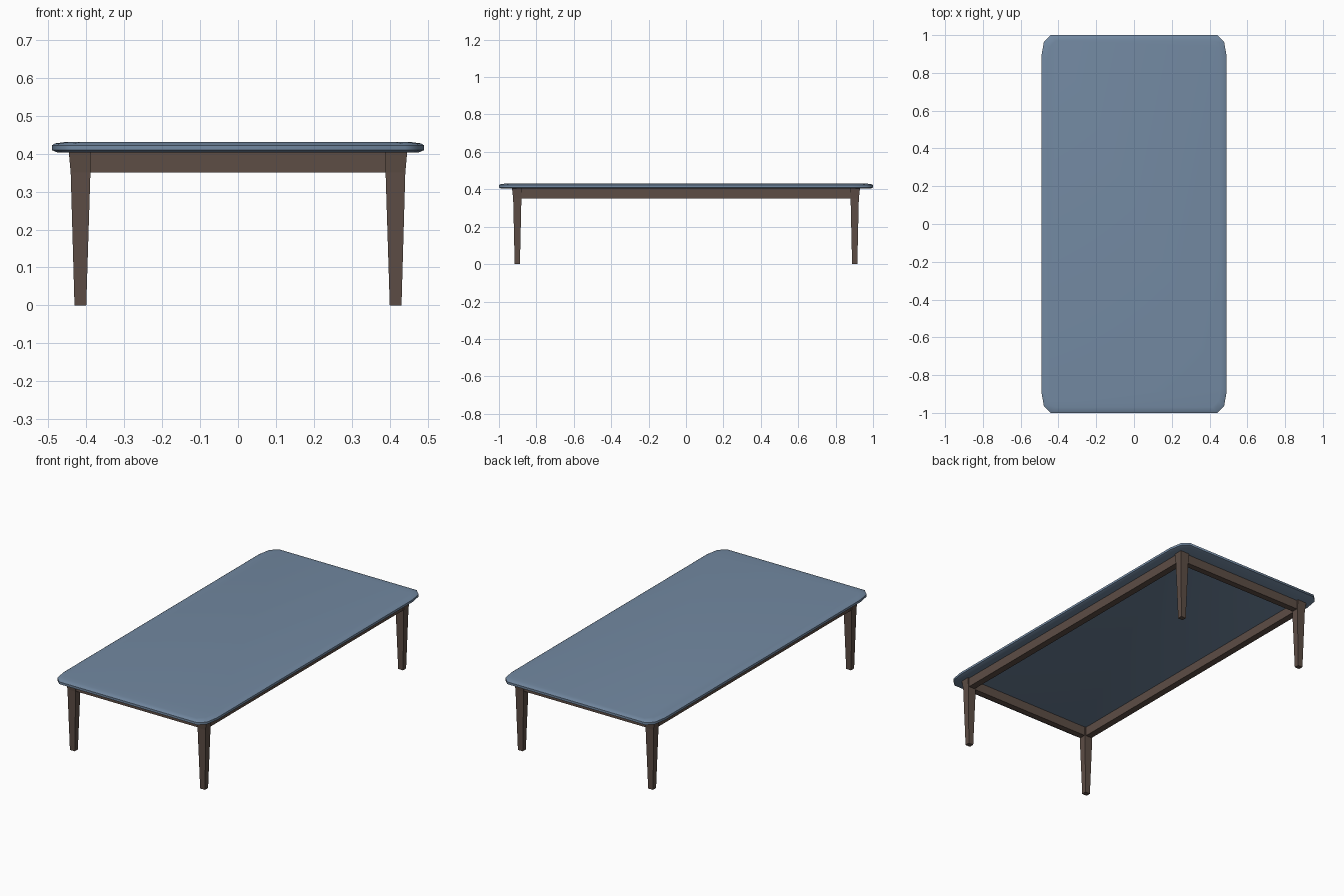
import bpy, bmesh, math

if "Cube" in bpy.data.objects:
    bpy.data.objects.remove(bpy.data.objects["Cube"])


def material(name, color):
    m = bpy.data.materials.new(name)
    m.diffuse_color = color
    m.use_nodes = True
    m.node_tree.nodes["Principled BSDF"].inputs["Base Color"].default_value = m.diffuse_color
    return m


blue = material("blue_top", (0.17, 0.25, 0.36, 1))
brown = material("brown_wood", (0.11, 0.075, 0.06, 1))


def loft(name, rings, mat):
    """Skin a stack of equal-length vertex rings and cap both ends."""
    bm = bmesh.new()
    loops = [[bm.verts.new(p) for p in ring] for ring in rings]
    n = len(loops[0])
    for a, b in zip(loops, loops[1:]):
        for i in range(n):
            j = (i + 1) % n
            bm.faces.new((a[i], a[j], b[j], b[i]))
    bm.faces.new(loops[0][::-1])
    bm.faces.new(loops[-1])
    bmesh.ops.recalc_face_normals(bm, faces=bm.faces)
    me = bpy.data.meshes.new(name)
    bm.to_mesh(me)
    bm.free()
    me.materials.append(mat)
    ob = bpy.data.objects.new(name, me)
    bpy.context.collection.objects.link(ob)
    return ob


def rect(x0, x1, y0, y1, z):
    return [(x0, y0, z), (x1, y0, z), (x1, y1, z), (x0, y1, z)]


# Table top: clipped-corner outline with softened rim
corner = [(0.49, 0.89), (0.477, 0.965), (0.44, 1.0)]
outline = (corner + [(-x, y) for x, y in corner[::-1]]
           + [(-x, -y) for x, y in corner] + [(x, -y) for x, y in corner[::-1]])


def top_ring(inset, z):
    return [(x * (1 - inset / 0.49), y * (1 - inset), z) for x, y in outline]


top = loft("table_top", [top_ring(i, z) for i, z in
                         [(0.014, 0.403), (0.0, 0.409), (0.0, 0.422),
                          (0.008, 0.427), (0.03, 0.43)]], blue)
bpy.context.view_layer.objects.active = top
top.select_set(True)
bpy.ops.object.shade_smooth_by_angle(angle=math.radians(50))

# Tapered legs: (z, inner x, outer x, inner y, outer y)
sections = [(0.0, 0.400, 0.431, 0.888, 0.916),
            (0.35, 0.389, 0.441, 0.880, 0.924),
            (0.404, 0.388, 0.446, 0.879, 0.930)]
for sx, side in ((-1, "left"), (1, "right")):
    for sy, end in ((-1, "front"), (1, "back")):
        loft(f"{end}_{side}_leg",
             [rect(sx * a, sx * b, sy * c, sy * d, z) for z, a, b, c, d in sections],
             brown)

# Apron rails between the legs
for s, side, end in ((-1, "left", "front"), (1, "right", "back")):
    loft(f"{side}_rail", [rect(s * 0.397, s * 0.436, -0.885, 0.885, z)
                          for z in (0.35, 0.404)], brown)
    loft(f"{end}_rail", [rect(-0.395, 0.395, s * 0.883, s * 0.919, z)
                         for z in (0.35, 0.404)], brown)
